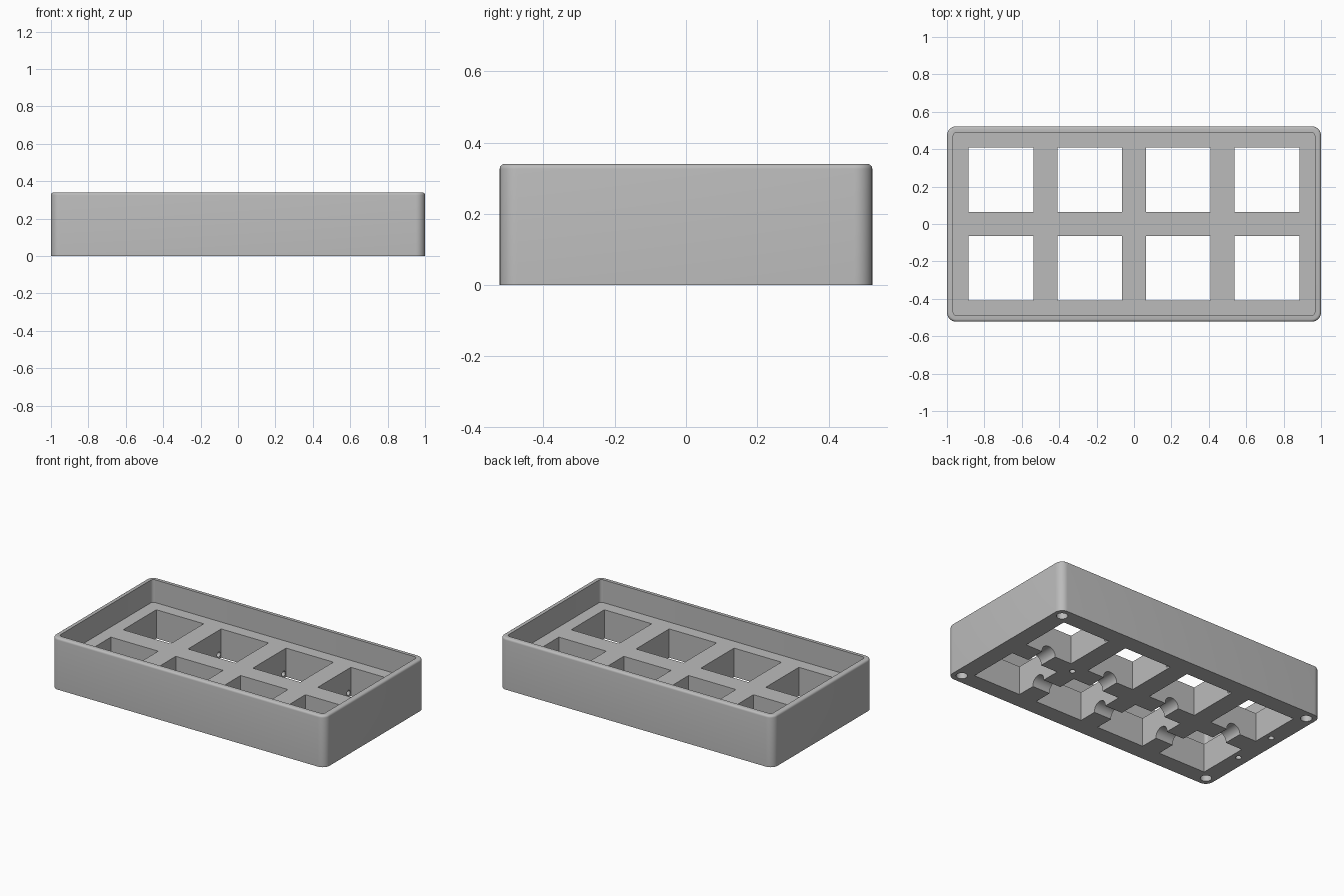
import bpy, bmesh, math
from mathutils import Matrix

cube = bpy.data.objects.get("Cube")
if cube:
    bpy.data.objects.remove(cube, do_unlink=True)

# Overall sizes
WIDTH, DEPTH, HEIGHT = 2.0, 1.045, 0.34
FLOOR = 0.19
WALL = 0.033
PITCH = 0.474
HOLE = 0.346
COLUMNS = [(i - 1.5) * PITCH for i in range(4)]
ROWS = [-PITCH / 2, PITCH / 2]

grey = bpy.data.materials.new("plain grey")
grey.use_nodes = True
colour = (0.5, 0.5, 0.5, 1)
grey.diffuse_color = colour
grey.node_tree.nodes["Principled BSDF"].inputs["Base Color"].default_value = colour


def finish(bm, name):
    mesh = bpy.data.meshes.new(name)
    bm.to_mesh(mesh)
    bm.free()
    mesh.materials.append(grey)
    obj = bpy.data.objects.new(name, mesh)
    bpy.context.collection.objects.link(obj)
    return obj


def block(name, size, centre, corner=0, lip=0):
    """Box with optional rounded upright corners and a rounded top edge."""
    bm = bmesh.new()
    bmesh.ops.create_cube(bm, size=1)
    bmesh.ops.scale(bm, vec=size, verts=bm.verts)
    bmesh.ops.translate(bm, vec=centre, verts=bm.verts)
    if corner:
        upright = [e for e in bm.edges
                   if abs(e.verts[0].co.z - e.verts[1].co.z) > size[2] / 2]
        bmesh.ops.bevel(bm, geom=upright, offset=corner, segments=8,
                        profile=0.5, affect='EDGES')
    if lip:
        top = centre[2] + size[2] / 2
        rim = [e for e in bm.edges if all(abs(v.co.z - top) < 1e-5 for v in e.verts)]
        bmesh.ops.bevel(bm, geom=rim, offset=lip, segments=4,
                        profile=0.5, affect='EDGES')
    return finish(bm, name)


def rod(name, radius, length, centre, axis='Z'):
    bm = bmesh.new()
    turn = {'X': Matrix.Rotation(math.pi / 2, 4, 'Y'),
            'Y': Matrix.Rotation(math.pi / 2, 4, 'X'),
            'Z': Matrix.Identity(4)}[axis]
    bmesh.ops.create_cone(bm, cap_ends=True, segments=32, radius1=radius,
                          radius2=radius, depth=length,
                          matrix=Matrix.Translation(centre) @ turn)
    return finish(bm, name)


# Outer shell
tray = block("tray", (WIDTH, DEPTH, HEIGHT), (0, 0, HEIGHT / 2), 0.05, 0.014)

# Upper recess
cutters = [block("recess", (WIDTH - 2 * WALL, DEPTH - 2 * WALL, 0.4),
                 (0, 0, FLOOR + 0.2), 0.02)]

# Square openings through the floor
for x in COLUMNS:
    for y in ROWS:
        cutters.append(block("opening", (HOLE, HOLE, 0.6), (x, y, 0.1)))

# Underside channels joining the openings
for x in COLUMNS:
    cutters.append(rod("cross_channel", 0.05, 0.4, (x, 0, 0.005), 'Y'))
cutters.append(rod("long_channel", 0.05, 1.2, (0, ROWS[0], 0.005), 'X'))
cutters.append(rod("wire_tunnel", 0.017, 1.2, (0, 0.385, 0.03), 'X'))

# Corner sockets and small pilot holes in the underside
for sx in (-1, 1):
    for sy in (-1, 1):
        cutters.append(rod("corner_socket", 0.034, 0.16, (sx * 0.94, sy * 0.46, 0)))
for x, y in ((-0.93, 0.15), (-0.93, -0.15), (PITCH, 0)):
    cutters.append(rod("pilot_hole", 0.018, 0.14, (x, y, 0)))

# Carve everything out of the shell
bpy.context.view_layer.objects.active = tray
for cutter in cutters:
    cutter.hide_render = True
    cut = tray.modifiers.new(cutter.name, 'BOOLEAN')
    cut.operation = 'DIFFERENCE'
    cut.solver = 'EXACT'
    cut.object = cutter
    bpy.ops.object.modifier_apply(modifier=cut.name)
    bpy.data.objects.remove(cutter, do_unlink=True)

bpy.ops.object.select_all(action='DESELECT')
tray.select_set(True)
bpy.ops.object.shade_smooth_by_angle(angle=math.radians(30))
